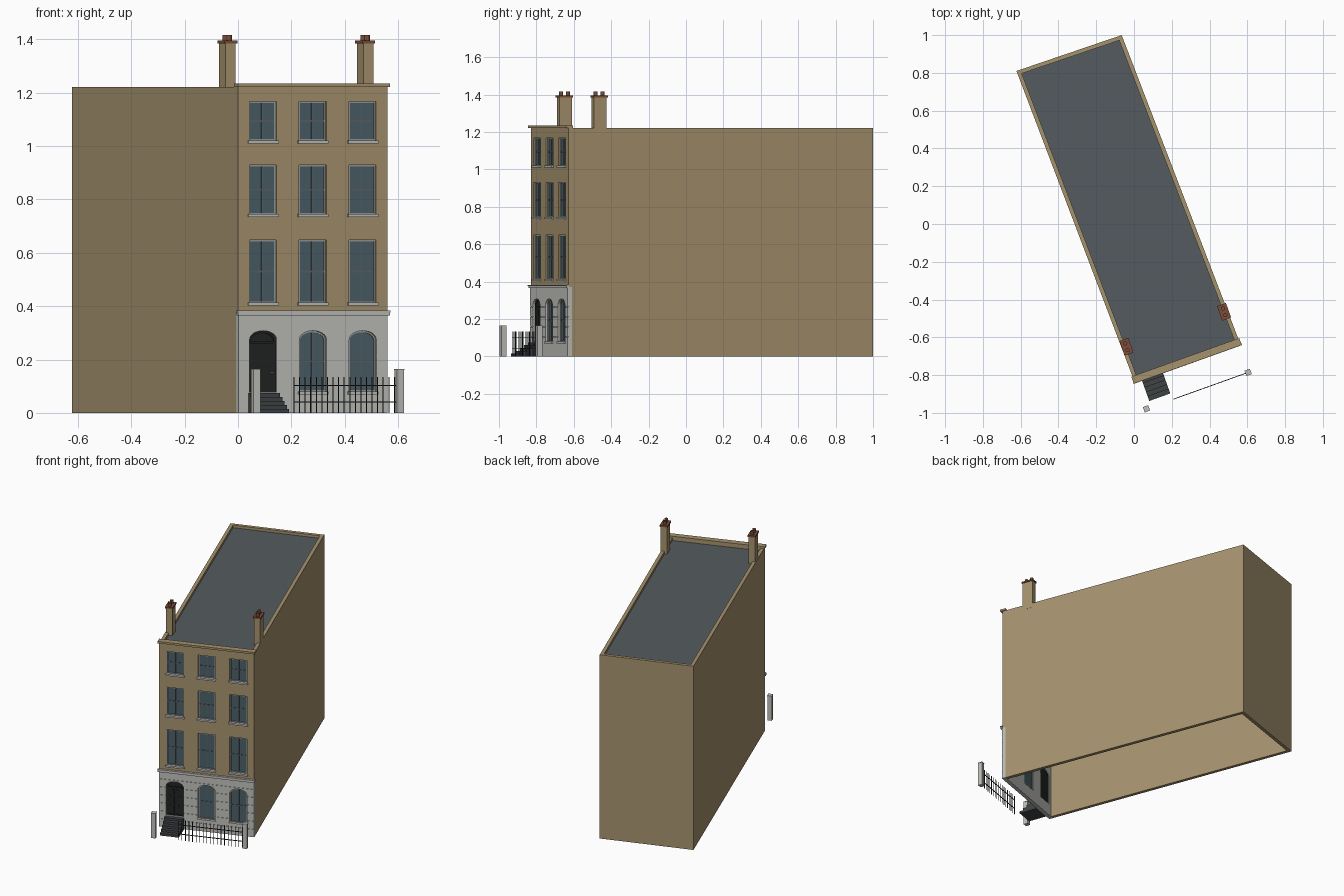
import bpy, bmesh, math
from mathutils import Matrix, Vector

if "Cube" in bpy.data.objects:
    bpy.data.objects.remove(bpy.data.objects["Cube"])

# Local frame: u along the facade, v into the building, z up
M = Matrix.Translation((0, -0.83, 0)) @ Matrix.Rotation(math.radians(19.7), 4, 'Z')
W = 0.595      # facade width
T = 0.022      # wall thickness
COL = {
    'brick': (0.38, 0.29, 0.155, 1), 'stucco': (0.52, 0.52, 0.49, 1),
    'slate': (0.09, 0.105, 0.115, 1), 'glass': (0.07, 0.115, 0.14, 1),
    'trim': (0.3, 0.32, 0.31, 1), 'bars': (0.1, 0.12, 0.125, 1),
    'black': (0.014, 0.018, 0.016, 1), 'step': (0.05, 0.056, 0.06, 1),
    'clay': (0.2, 0.075, 0.04, 1), 'iron': (0.02, 0.022, 0.025, 1),
    'brass': (0.4, 0.3, 0.1, 1),
}
MATS = {}
for k, c in COL.items():
    MATS[k] = bpy.data.materials.new(k)
    MATS[k].diffuse_color = c
parts = {}


def part(name, mat):
    return parts.setdefault(name, (bmesh.new(), mat))[0]


def prism(bm, pts, vec):
    a = [bm.verts.new(p) for p in pts]
    b = [bm.verts.new(Vector(p) + Vector(vec)) for p in pts]
    n = len(a)
    bm.faces.new(a)
    bm.faces.new(b[::-1])
    for i in range(n):
        j = (i + 1) % n
        bm.faces.new((a[i], b[i], b[j], a[j]))


def box(bm, u0, u1, v0, v1, z0, z1):
    prism(bm, [(u0, v0, z0), (u1, v0, z0), (u1, v1, z0), (u0, v1, z0)], (0, 0, z1 - z0))


def outline(uc, w, z0, z1, rise, v):
    h = w / 2
    pts = [(uc - h, v, z0), (uc + h, v, z0)]
    if not rise:
        return pts + [(uc + h, v, z1), (uc - h, v, z1)]
    for i in range(13):
        t = math.pi * i / 12
        pts.append((uc + h * math.cos(t), v, z1 - rise + rise * math.sin(t)))
    return pts


def ring(bm, outer, inner, depth):
    d = Vector((0, depth, 0))
    o, i = [[bm.verts.new(p) for p in q] for q in (outer, inner)]
    o2, i2 = [[bm.verts.new(Vector(p) + d) for p in q] for q in (outer, inner)]
    n = len(o)
    for k in range(n):
        j = (k + 1) % n
        for a, b in ((o, i), (i, i2), (i2, o2), (o2, o)):
            bm.faces.new((a[k], a[j], b[j], b[k]))


def finish(name):
    bm, mat = parts[name]
    bmesh.ops.recalc_face_normals(bm, faces=bm.faces)
    me = bpy.data.meshes.new(name)
    bm.to_mesh(me)
    bm.free()
    ob = bpy.data.objects.new(name, me)
    ob.matrix_world = M
    me.materials.append(MATS[mat])
    bpy.context.collection.objects.link(ob)
    return ob


# Side and back walls (footprint slightly off square) and sunken roof
FR, BR, BL, FL = (W, 0), (0.5555, 1.745), (-0.033, 1.754), (0, 0)
bR, bL = (BR[0] - T, BR[1] - T), (BL[0] + T, BL[1] - T)
for name, quad in (('right_wall', [(W, T), BR, bR, (W - T, T)]),
                   ('back_wall', [BR, BL, bL, bR]),
                   ('left_wall', [BL, (0, T), (T, T), bL])):
    prism(part(name, 'brick'), [(u, v, 0) for u, v in quad], (0, 0, 1.222))
prism(part('roof', 'slate'),
      [(u, v, 1.195) for u, v in ((T, T), (W - T, T), bR, bL)], (0, 0, 0.01))

# Facade: brick upper wall, grooved stucco ground floor
box(part('brick_front', 'brick'), 0, W, 0, T, 0.37, 1.222)
F, G = -0.003, 0.0
prof = [(T, 0), (F, 0)]
for k in range(1, 7):
    z = k * 0.053
    prof += [(F, z - 0.001), (G, z - 0.001), (G, z + 0.001), (F, z + 0.001)]
prof += [(F, 0.37), (T, 0.37)]
prism(part('stucco_front', 'stucco'), [(0, v, z) for v, z in prof], (W, 0, 0))
box(part('string_course', 'stucco'), -0.005, W + 0.005, -0.012, 0.002, 0.365, 0.376)
box(part('string_course', 'stucco'), -0.007, W + 0.007, -0.015, 0.002, 0.376, 0.383)
box(part('parapet_coping', 'brick'), -0.006, W + 0.006, -0.014, T + 0.003, 1.222, 1.235)

# Window openings, frames, glass and sills
cols = [W / 6, W / 2, W * 5 / 6]
WW = 0.108
rows = [(0.079, 0.308, 0.033), (0.412, 0.648, 0), (0.744, 0.93, 0), (1.02, 1.168, 0)]
for r, (z0, z1, rise) in enumerate(rows):
    for c, u in enumerate(cols):
        cut = part('stucco_cutter' if r == 0 else 'brick_cutter', 'trim')
        prism(cut, outline(u, WW, z0, z1, rise, -0.05), (0, 0.1, 0))
        door = r == 0 and c == 0
        fr = 0.008 if door else 0.006
        ring(part('door_frame' if door else 'window_frames', 'black' if door else 'trim'),
             outline(u, WW, z0, z1, rise, 0.008),
             outline(u, WW - 2 * fr, z0 + fr, z1 - fr, rise and rise - 0.003, 0.008), 0.01)
        if door:
            continue
        prism(part('window_glass', 'glass'),
              outline(u, WW - 0.004, z0 + 0.002, z1 - 0.002, rise, 0.013), (0, 0.003, 0))
        bars = part('glazing_bars', 'bars')
        zm = (z0 + z1) / 2
        box(bars, u - 0.002, u + 0.002, 0.01, 0.014, z0 + 0.005, z1 - 0.005)
        box(bars, u - WW / 2 + 0.005, u + WW / 2 - 0.005, 0.0095, 0.0138, zm - 0.003, zm + 0.003)
        box(part('window_sills', 'stucco'), u - 0.06, u + 0.06, -0.01, 0.012, z0 - 0.01, z0 + 0.001)

# Front door: leaf, fanlight, transom, panels, knob
u = cols[0]
box(part('door_leaf', 'black'), u - 0.047, u + 0.047, 0.013, 0.018, 0.079, 0.262)
prism(part('fanlight', 'glass'), outline(u, 0.1, 0.262, 0.305, 0.03, 0.014), (0, 0.003, 0))
parts['fanlight'] = (parts['fanlight'][0], 'black')
box(part('door_transom', 'black'), u - 0.05, u + 0.05, 0.006, 0.016, 0.26, 0.269)
for s in (-1, 1):
    for a, b in ((0.095, 0.145), (0.157, 0.205), (0.216, 0.25)):
        box(part('door_panels', 'black'), u + s * 0.021 - 0.014, u + s * 0.021 + 0.014,
            0.0105, 0.014, a, b)
box(part('door_knob', 'brass'), u + 0.038, u + 0.042, 0.008, 0.014, 0.15, 0.154)

# Entrance steps
for k in range(5):
    box(part('entrance_steps', 'step'), u - 0.059, u + 0.059,
        -0.128 + k * 0.025, -0.103 + k * 0.025, 0, 0.015 * (k + 1))

# Gate posts and railings
for pu in (0.012, 0.584):
    box(part('gate_posts', 'stucco'), pu - 0.014, pu + 0.014, -0.176, -0.148, 0, 0.16)
    box(part('gate_posts', 'stucco'), pu - 0.015, pu + 0.015, -0.177, -0.147, 0.16, 0.165)
rail = part('railings', 'iron')
for z in (0.041, 0.102):
    box(rail, 0.163, 0.572, -0.164, -0.16, z - 0.002, z + 0.002)
for k in range(19):
    x = 0.165 + k * 0.0222
    box(rail, x - 0.0015, x + 0.0015, -0.1635, -0.1605, 0, 0.134)

# Chimneys with caps and clay pots
for cu in (0.023, 0.572):
    box(part('chimney_stacks', 'brick'), cu - 0.02, cu + 0.02, 0.147, 0.219, 1.19, 1.385)
    box(part('chimney_caps', 'clay'), cu - 0.025, cu + 0.025, 0.142, 0.224, 1.385, 1.395)
    for cv in (0.164, 0.202):
        circ = lambda r, z: [(cu + r * math.cos(i * math.pi / 6), cv + r * math.sin(i * math.pi / 6), z)
                             for i in range(12)]
        prism(part('chimney_pots', 'clay'), circ(0.011, 1.394), (0, 0, 0.022))

# Build objects, then cut the openings through the facade
obs = {n: finish(n) for n in list(parts)}
for n in ('brick', 'stucco'):
    wall, cutter = obs[n + '_front'], obs[n + '_cutter']
    cutter.hide_render = True
    m = wall.modifiers.new('openings', 'BOOLEAN')
    m.operation, m.solver, m.object = 'DIFFERENCE', 'EXACT', cutter
    bpy.context.view_layer.objects.active = wall
    bpy.ops.object.modifier_apply(modifier=m.name)
    bpy.data.objects.remove(cutter)

for m in bpy.data.materials:
    if m.users and not m.is_grease_pencil:
        m.use_nodes = True
        m.node_tree.nodes["Principled BSDF"].inputs["Base Color"].default_value = m.diffuse_color
